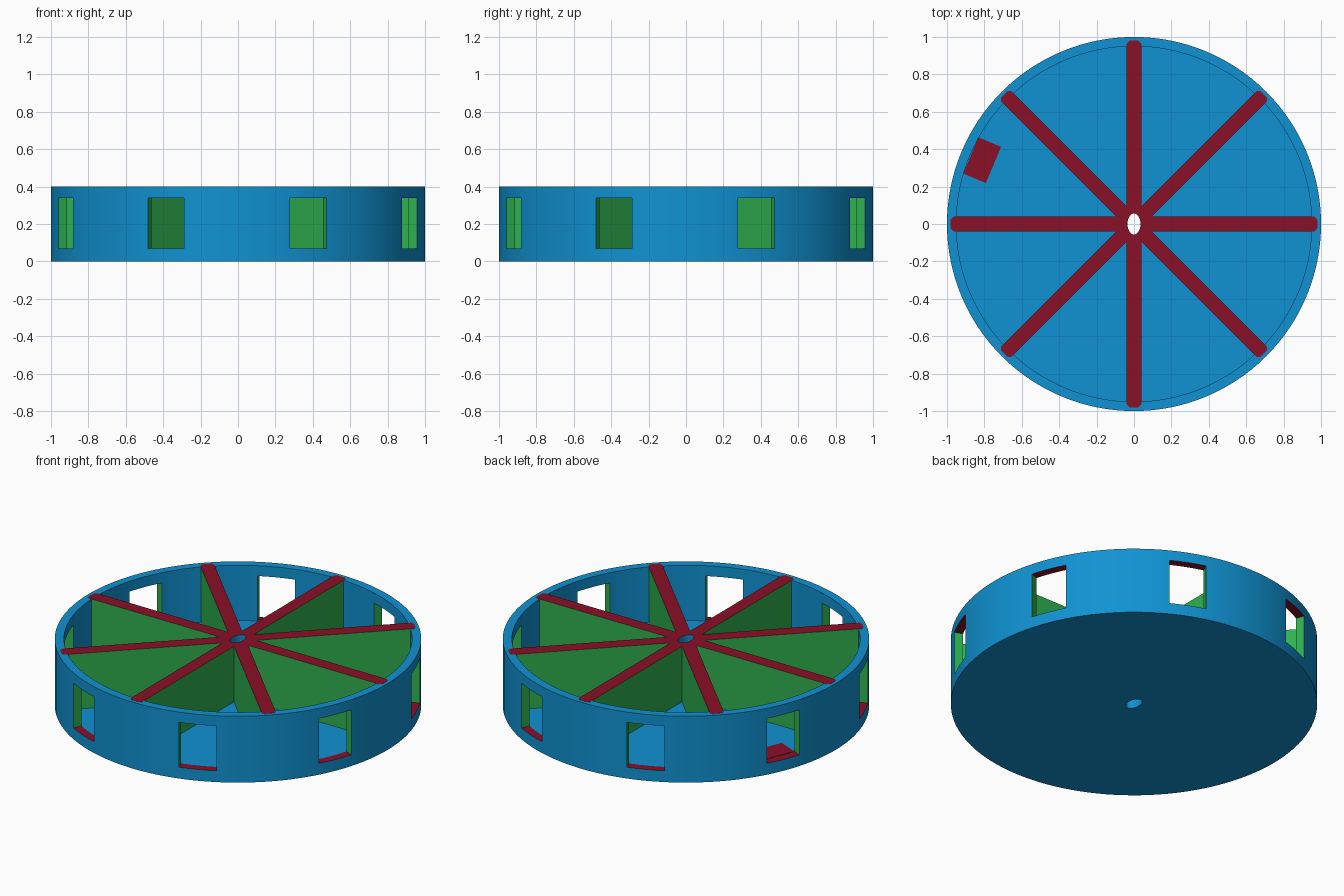
import bpy, bmesh, math
from mathutils import Matrix, Vector

if "Cube" in bpy.data.objects:
    bpy.data.objects.remove(bpy.data.objects["Cube"])

HEIGHT, FLOOR, INNER = 0.4, 0.067, 0.95
SILL, HEAD, TURN = 0.068, 0.338, math.radians(-0.3)


def material(name, rgb):
    m = bpy.data.materials.new(name)
    m.diffuse_color = (*rgb, 1)
    m.use_nodes = True
    m.node_tree.nodes["Principled BSDF"].inputs["Base Color"].default_value = m.diffuse_color
    return m


blue = material("blue", (0.005, 0.29, 0.645))
green = material("green", (0.028, 0.445, 0.08))
red = material("dark red", (0.254, 0.005, 0.019))


def add_object(name, bm, mats=()):
    bmesh.ops.recalc_face_normals(bm, faces=bm.faces[:])
    me = bpy.data.meshes.new(name)
    bm.to_mesh(me)
    bm.free()
    ob = bpy.data.objects.new(name, me)
    bpy.context.collection.objects.link(ob)
    for m in mats:
        me.materials.append(m)
    return ob


def add_box(bm, angle, r0, r1, half_width, z0, z1):
    # box reaching outward along the given angle
    mat = (Matrix.Rotation(angle, 4, 'Z')
           @ Matrix.Translation(((r0 + r1) / 2, 0, (z0 + z1) / 2))
           @ Matrix.Diagonal((r1 - r0, 2 * half_width, z1 - z0, 1)))
    bmesh.ops.create_cube(bm, size=1, matrix=mat)


def cut(ob, *cutters):
    bpy.context.view_layer.objects.active = ob
    for c in cutters:
        mod = ob.modifiers.new("cut", 'BOOLEAN')
        mod.operation, mod.solver, mod.object = 'DIFFERENCE', 'EXACT', c
        bpy.ops.object.modifier_apply(modifier=mod.name)


def smooth(ob):
    bpy.ops.object.select_all(action='DESELECT')
    ob.select_set(True)
    bpy.context.view_layer.objects.active = ob
    bpy.ops.object.shade_smooth_by_angle(angle=math.radians(30))


# Cutters: elliptical axle hole and eight windows
bm = bmesh.new()
bmesh.ops.create_cone(bm, cap_ends=True, segments=32, radius1=1, radius2=1, depth=2,
                      matrix=Matrix.Diagonal((0.035, 0.056, 1, 1)))
hole = add_object("hole_cutter", bm)
bm = bmesh.new()
for k in range(8):
    add_box(bm, math.radians(22.5 + 45 * k) + TURN, 0.92, 1.1, 0.105, SILL, HEAD)
windows = add_object("window_cutter", bm)

# Drum: turned profile of floor and wall
bm = bmesh.new()
profile = [(0, 0), (1, 0), (1, HEIGHT), (INNER, HEIGHT), (INNER, FLOOR), (0, FLOOR)]
vs = [bm.verts.new((r, 0, z)) for r, z in profile]
es = [bm.edges.new(p) for p in zip(vs, vs[1:])]
bmesh.ops.spin(bm, geom=vs + es, cent=(0, 0, 0), axis=(0, 0, 1),
               angle=math.tau, steps=128)
bmesh.ops.remove_doubles(bm, verts=bm.verts[:], dist=1e-4)
drum = add_object("drum", bm, (blue, green, red))
cut(drum, hole, windows)

# Window reveals: green sides, red sill and head
for p in drum.data.polygons:
    c, n = p.center, p.normal
    p.material_index = 0
    if math.hypot(c.x, c.y) > 0.94 and SILL - 0.0005 < c.z < HEAD + 0.0005:
        tangent = Vector((-c.y, c.x, 0)).normalized()
        if abs(n.z) > 0.9:
            p.material_index = 2
        elif abs(n.dot(tangent)) > 0.9:
            p.material_index = 1
smooth(drum)

# Dividers: eight-armed star outline, extruded
bm = bmesh.new()
w, length, tip = 0.039, 0.98, 0.014
outline = []
for k in range(8):
    rot = Matrix.Rotation(math.radians(45 * k), 3, 'Z')
    arm = [(length - tip, -w), (length, -w + tip), (length, w - tip), (length - tip, w),
           (w / math.tan(math.radians(22.5)), w)]
    outline += [bm.verts.new(rot @ Vector((x, y, 0.03))) for x, y in arm]
face = bm.faces.new(outline)
ext = bmesh.ops.extrude_face_region(bm, geom=[face])
top = [g for g in ext["geom"] if isinstance(g, bmesh.types.BMVert)]
bmesh.ops.translate(bm, verts=top, vec=(0, 0, HEIGHT + 0.001 - 0.03))
dividers = add_object("dividers", bm, (blue, green, red))
cut(dividers, hole)
for p in dividers.data.polygons:
    if abs(p.normal.z) > 0.5:
        p.material_index = 2
    else:
        p.material_index = 0 if math.hypot(p.center.x, p.center.y) < 0.06 else 1
smooth(dividers)

# Floor plate inside one window
bm = bmesh.new()
add_box(bm, math.radians(157.5) + TURN, 0.815, 0.946, 0.105, 0.064, 0.069)
add_object("floor_plate", bm, (red,))

for c in (hole, windows):
    bpy.data.objects.remove(c)
